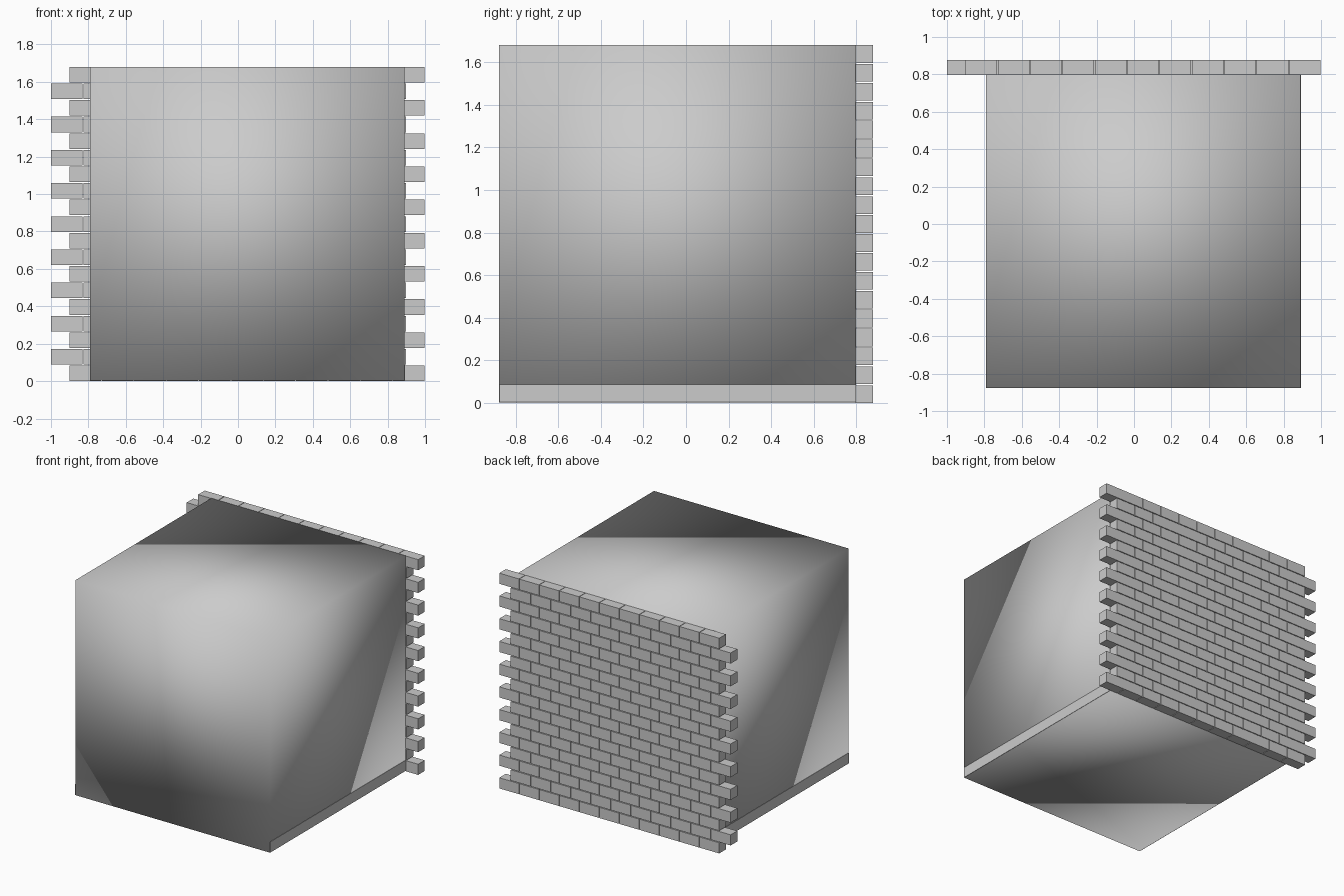
import bpy

if "Cube" in bpy.data.objects:
    bpy.data.objects.remove(bpy.data.objects["Cube"])


def box(name, x, y, z):
    """Box from (min, max) ranges on each axis."""
    bpy.ops.mesh.primitive_cube_add(
        size=1, location=[(r[0] + r[1]) / 2 for r in (x, y, z)])
    ob = bpy.context.object
    ob.name = name
    ob.scale = [r[1] - r[0] for r in (x, y, z)]
    bpy.ops.object.transform_apply(location=True, rotation=False, scale=True)
    return ob


BACK, WALL_FRONT = 0.877, 0.796
ROWS, ROW_PITCH, BRICK_H = 19, 0.0887, 0.083
COLS, BRICK_PITCH, BRICK_L = 11, 0.173, 0.169

# Large block, smooth shaded across its corners
block = box("large_block", (-0.79, 0.89), (-0.877, 0.799), (0.003, 1.68))
for p in block.data.polygons:
    p.use_smooth = True

# Flat-shaded base slab, a hair proud of the block's sides
box("base_slab", (-0.792, 0.892), (-0.876, 0.797), (0.004, 0.087))

# Running-bond brick wall: one long-lived pair of staggered courses, repeated up
for name, start, z0, count in (("even_courses", -0.901, 0.0, (ROWS + 1) // 2),
                               ("odd_courses", -1.0, ROW_PITCH, ROWS // 2)):
    brick = box("brick_wall_" + name, (start, start + BRICK_L),
                (WALL_FRONT, BACK), (z0, z0 + BRICK_H))
    for label, n, offset in (("along", COLS, (BRICK_PITCH, 0, 0)),
                             ("up", count, (0, 0, 2 * ROW_PITCH))):
        arr = brick.modifiers.new(label, 'ARRAY')
        arr.count = n
        arr.use_relative_offset = False
        arr.use_constant_offset = True
        arr.constant_offset_displace = offset
